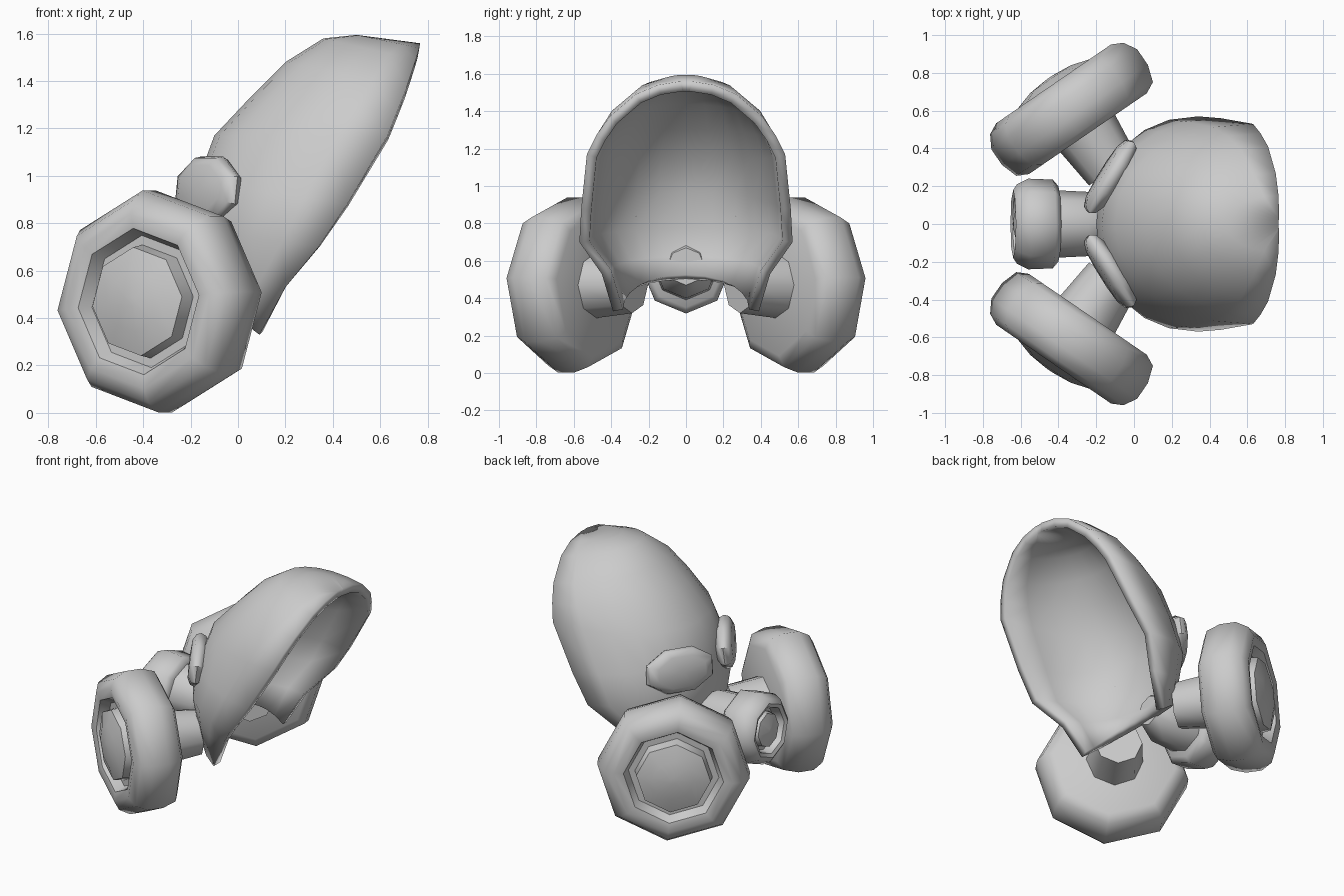
import bpy, bmesh, math
from mathutils import Vector, Matrix

if "Cube" in bpy.data.objects:
    bpy.data.objects.remove(bpy.data.objects["Cube"])


def finish(name, bm, angle=50):
    me = bpy.data.meshes.new(name)
    bm.to_mesh(me)
    bm.free()
    ob = bpy.data.objects.new(name, me)
    bpy.context.collection.objects.link(ob)
    bpy.ops.object.select_all(action='DESELECT')
    ob.select_set(True)
    bpy.context.view_layer.objects.active = ob
    bpy.ops.object.shade_smooth_by_angle(angle=math.radians(angle))
    return ob


def lathe(name, profile, centre, axis, sides=8, spin=0.0, stretch=1.0):
    """Spin (height, radius) points about axis; both ends are capped."""
    n = Vector(axis).normalized()
    u = Vector((0, 0, 1)).cross(n).normalized()   # sideways
    v = n.cross(u)                                # upwards
    bm = bmesh.new()
    rings = []
    for h, r in profile:
        ring = []
        for k in range(sides):
            a = math.radians(spin) + 2 * math.pi * k / sides
            p = (Vector(centre) + n * h + u * (r * math.cos(a))
                 + v * (r * stretch * math.sin(a)))
            ring.append(bm.verts.new(p))
        rings.append(ring)
    for a, b in zip(rings, rings[1:]):
        for k in range(sides):
            m = (k + 1) % sides
            bm.faces.new((a[k], a[m], b[m], b[k]))
    bm.faces.new(rings[0][::-1])
    bm.faces.new(rings[-1])
    bmesh.ops.recalc_face_normals(bm, faces=bm.faces)
    return finish(name, bm)


# Face shell: arcs from rim to rim; each row is centre (x, z), rim (x, y, z)
rows = [
    ((-0.13, 0.50), (0.09, 0.39, 0.33)),
    ((-0.19, 0.61), (0.20, 0.45, 0.53)),
    ((-0.20, 0.78), (0.34, 0.57, 0.70)),
    ((-0.17, 0.98), (0.46, 0.56, 0.88)),
    ((-0.10, 1.17), (0.63, 0.53, 1.17)),
    ((0.06, 1.34), (0.67, 0.48, 1.27)),
    ((0.20, 1.48), (0.71, 0.41, 1.37)),
    ((0.36, 1.58), (0.75, 0.27, 1.49)),
    ((0.50, 1.595), (0.765, 0.15, 1.54)),
    ((0.765, 1.56), (0.77, 0.03, 1.56)),
]
COLS = 12
bm = bmesh.new()
grid = []
for (cx, cz), (rx, ry, rz) in rows:
    line = []
    for j in range(COLS + 1):
        t = math.pi * (j / COLS - 0.5)
        c = max(math.cos(t), 0) ** 0.92
        s = math.copysign(abs(math.sin(t)) ** 0.95, t)
        line.append(bm.verts.new((rx + (cx - rx) * c, ry * s, rz + (cz - rz) * c)))
    grid.append(line)
for a, b in zip(grid, grid[1:]):
    for j in range(COLS):
        bm.faces.new((a[j], b[j], b[j + 1], a[j + 1]))
bmesh.ops.remove_doubles(bm, verts=bm.verts, dist=0.002)
shell = finish("face_shell", bm, 60)
wall = shell.modifiers.new("wall", 'SOLIDIFY')
wall.thickness = 0.055
wall.offset = -1

# Filter can: rounded drum with a recessed lip and a domed centre
can = [(-0.16, 0.38), (-0.13, 0.44), (-0.04, 0.47), (0.06, 0.47), (0.13, 0.43),
       (0.16, 0.37), (0.15, 0.31), (0.09, 0.28), (0.09, 0.24), (0.16, 0.23),
       (0.19, 0.13), (0.20, 0.02)]
nozzle = [(-0.12, 0.20), (-0.09, 0.235), (0.04, 0.24), (0.10, 0.21), (0.12, 0.18),
          (0.11, 0.155), (0.05, 0.14), (0.05, 0.12), (0.10, 0.11), (0.12, 0.02)]
lens = [(-0.05, 0.17), (-0.03, 0.22), (0.0, 0.24), (0.03, 0.225), (0.05, 0.17),
        (0.055, 0.02)]

for side, s in (("left", -1), ("right", 1)):
    axis = (-0.566, s * 0.825, 0)
    centre = (-0.335, s * 0.61, 0.47)
    lathe(side + "_filter", can, centre, axis, spin=5 * -s)
    lathe(side + "_filter_neck", [(-0.39, 0.15), (-0.12, 0.18)], centre, axis)
    # Eye lens: oval disc lying on the shell
    lathe(side + "_eye_lens", lens, (-0.125, s * 0.25, 0.94),
          (-0.85, s * 0.53, 0.12), spin=22.5, stretch=0.64)

# Front breathing nozzle and its neck
lathe("front_nozzle", nozzle, (-0.52, 0, 0.56), (-1, 0, 0.08))
lathe("front_neck", [(-0.40, 0.10), (-0.28, 0.17), (-0.08, 0.18)],
      (-0.52, 0, 0.57), (-1, 0, 0.0))
